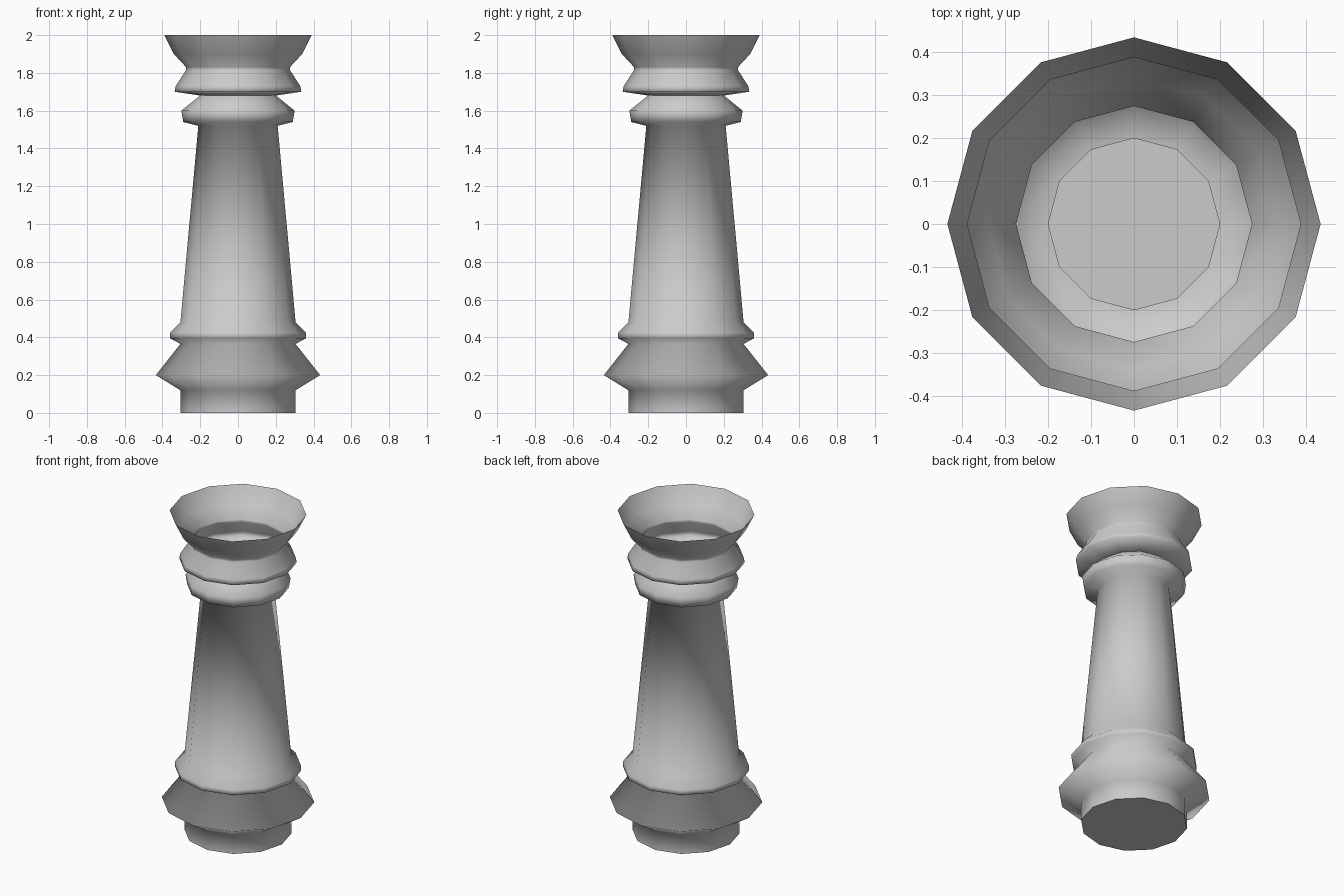
import bpy, bmesh, math

if "Cube" in bpy.data.objects:
    bpy.data.objects.remove(bpy.data.objects["Cube"])

SIDES = 12

# Profile (radius, height) from the foot up to the open rim
profile = [
    (0.305, 0.0), (0.305, 0.12),                 # foot
    (0.435, 0.20), (0.305, 0.365),               # wide base bulge
    (0.36, 0.395), (0.36, 0.425), (0.305, 0.48), # lower ring
    (0.21, 1.52),                                # tapered shaft
    (0.29, 1.54), (0.30, 1.60), (0.20, 1.68),    # collar
    (0.335, 1.70), (0.33, 1.73),                 # flange
    (0.275, 1.815), (0.275, 1.83),               # neck
    (0.34, 1.90), (0.39, 2.0),                   # flared open cup
]
SHARP_RINGS = {0, 10}  # foot edge and the crease under the flange

bm = bmesh.new()
rings = []
for r, z in profile:
    rings.append([bm.verts.new((r * math.cos(2 * math.pi * i / SIDES),
                                r * math.sin(2 * math.pi * i / SIDES), z))
                  for i in range(SIDES)])

# Closed underside, then the walls ring by ring
bm.faces.new(list(reversed(rings[0])))
for low, high in zip(rings, rings[1:]):
    for i in range(SIDES):
        j = (i + 1) % SIDES
        bm.faces.new((low[i], low[j], high[j], high[i])).smooth = True

# Keep selected rings crisp
for k in SHARP_RINGS:
    for i in range(SIDES):
        bm.edges.get((rings[k][i], rings[k][(i + 1) % SIDES])).smooth = False

mesh = bpy.data.meshes.new("turned_piece")
bm.to_mesh(mesh)
bm.free()
obj = bpy.data.objects.new("turned_piece", mesh)
bpy.context.collection.objects.link(obj)
